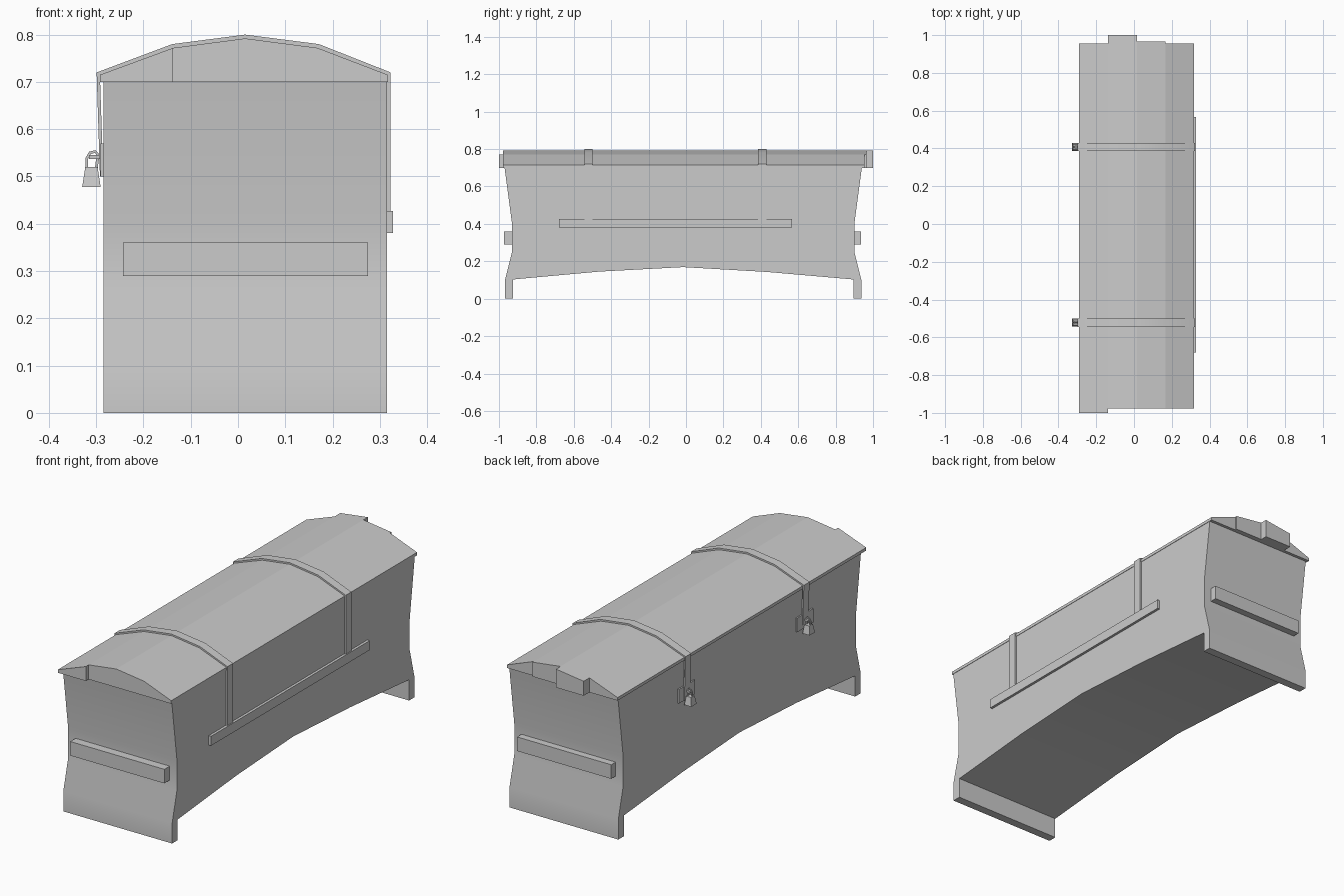
import bpy, bmesh, math
from mathutils import Vector

if "Cube" in bpy.data.objects:
    bpy.data.objects.remove(bpy.data.objects["Cube"])


def finish(name, bm):
    bmesh.ops.recalc_face_normals(bm, faces=bm.faces)
    me = bpy.data.meshes.new(name)
    bm.to_mesh(me)
    bm.free()
    ob = bpy.data.objects.new(name, me)
    bpy.context.collection.objects.link(ob)
    bpy.ops.object.select_all(action='DESELECT')
    ob.select_set(True)
    bpy.context.view_layer.objects.active = ob
    bpy.ops.object.shade_smooth_by_angle(angle=math.radians(25))
    return ob


def prism(name, pts, lo, hi, axis):
    """Extrude a closed profile: (y, z) points along x, or (x, z) points along y."""
    bm = bmesh.new()
    co = (lambda p: (lo, p[0], p[1])) if axis == 'x' else (lambda p: (p[0], lo, p[1]))
    face = bm.faces.new([bm.verts.new(co(p)) for p in pts])
    ext = bmesh.ops.extrude_face_region(bm, geom=[face])
    d = (hi - lo, 0, 0) if axis == 'x' else (0, hi - lo, 0)
    bmesh.ops.translate(bm, vec=d, verts=[v for v in ext['geom'] if isinstance(v, bmesh.types.BMVert)])
    return finish(name, bm)


def box(name, x, y, z):
    return prism(name, [(x[0], z[0]), (x[1], z[0]), (x[1], z[1]), (x[0], z[1])], y[0], y[1], 'y')


# Chest body: waisted ends, feet and arched underside
body = [(-0.97, 0.70), (-0.93, 0.40), (-0.93, 0.25), (-0.968, 0.10), (-0.968, 0.0),
        (-0.925, 0.0), (-0.925, 0.103), (-0.465, 0.145), (-0.015, 0.169), (0.435, 0.143),
        (0.895, 0.103), (0.895, 0.0), (0.938, 0.0), (0.938, 0.10), (0.90, 0.25),
        (0.90, 0.40), (0.94, 0.70)]
prism("chest_body", body, -0.284, 0.315, 'x')

# Lid planks with uneven ends
arc = [(-0.292, 0.715), (-0.137, 0.772), (0.015, 0.792), (0.168, 0.772), (0.317, 0.715)]
ends = [(-1.0, 0.955), (-0.978, 1.0), (-0.978, 0.965), (-0.978, 0.955)]
for i, (a, b) in enumerate(ends):
    p, q = arc[i], arc[i + 1]
    prism(f"lid_plank_{i + 1}", [(p[0], 0.70), p, q, (q[0], 0.70)], a, b, 'y')

# Carrying rails on both ends and along one side
box("end_rail_front", (-0.243, 0.275), (-0.972, -0.925), (0.29, 0.36))
box("end_rail_back", (-0.243, 0.275), (0.89, 0.935), (0.29, 0.36))
box("side_rail", (0.312, 0.328), (-0.68, 0.567), (0.38, 0.427))

# Straps, hasps and padlocks
outer = [(-0.292, 0.50), (-0.299, 0.72), (-0.139, 0.78), (0.015, 0.80),
         (0.171, 0.78), (0.323, 0.72), (0.323, 0.40)]
inner = [(0.314, 0.40), (0.314, 0.714)] + arc[3:0:-1] + [(-0.292, 0.714), (-0.285, 0.50)]


def shackle(name, y):
    """Square bar swept along an arch in the x-z plane."""
    path = [Vector(p) for p in [(-0.320, 0.515), (-0.320, 0.538), (-0.313, 0.550),
                                (-0.302, 0.553), (-0.296, 0.546), (-0.300, 0.515)]]
    r = 0.003
    left, right = [], []
    for i, p in enumerate(path):
        t = (path[min(i + 1, len(path) - 1)] - path[max(i - 1, 0)]).normalized()
        n = Vector((-t.y, t.x)) * r
        left.append(tuple(p + n))
        right.append(tuple(p - n))
    prism(name, left + right[::-1], y - r, y + r, 'y')


def padlock_body(name, y):
    """Tapered block, wider at the bottom."""
    bm = bmesh.new()
    bmesh.ops.create_cube(bm, size=1)
    for v in bm.verts:
        top = v.co.z > 0
        v.co = (-0.310 + v.co.x * (0.026 if top else 0.039),
                y + v.co.y * (0.028 if top else 0.042), 0.52 if top else 0.478)
    finish(name, bm)


for tag, y in (("front", -0.522), ("back", 0.408)):
    prism(f"strap_{tag}", outer + inner, y - 0.022, y + 0.022, 'y')
    box(f"hasp_plate_{tag}", (-0.291, -0.283), (y - 0.063, y + 0.063), (0.50, 0.57))
    box(f"staple_{tag}", (-0.315, -0.285), (y - 0.008, y + 0.008), (0.537, 0.545))
    shackle(f"padlock_shackle_{tag}", y)
    padlock_body(f"padlock_body_{tag}", y)
